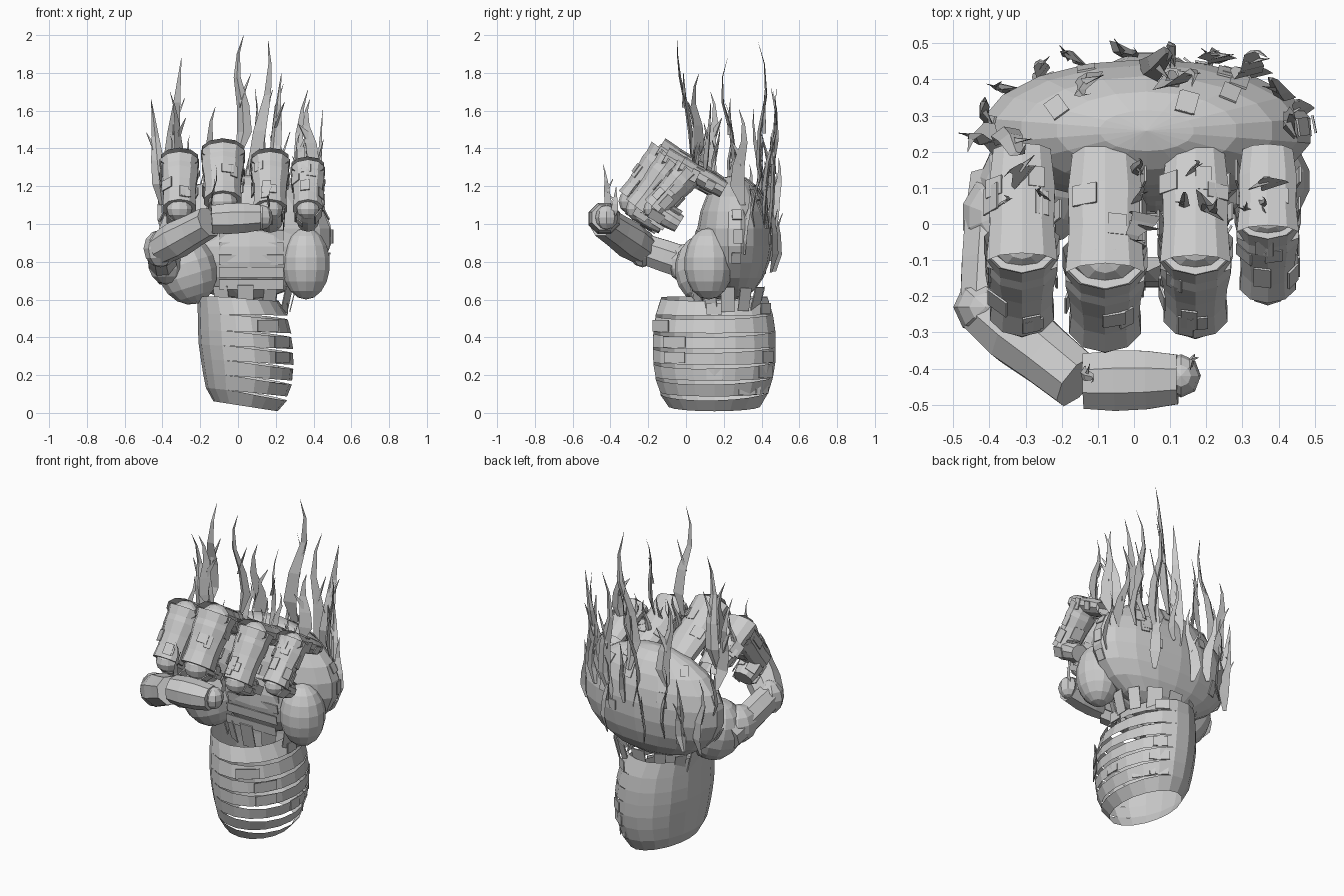
import bpy, bmesh, math, random
from mathutils import Vector, Matrix

random.seed(7)
cube = bpy.data.objects.get("Cube")
if cube:
    bpy.data.objects.remove(cube, do_unlink=True)

stone = bpy.data.materials.new("stone_grey")
stone.use_nodes = True
grey = (0.6, 0.6, 0.6, 1)
stone.diffuse_color = grey
stone.node_tree.nodes["Principled BSDF"].inputs["Base Color"].default_value = grey
up = Vector((0, 0, 1))


def finish(name, bm):
    bmesh.ops.recalc_face_normals(bm, faces=bm.faces)
    mesh = bpy.data.meshes.new(name)
    bm.to_mesh(mesh)
    bm.free()
    mesh.materials.append(stone)
    obj = bpy.data.objects.new(name, mesh)
    bpy.context.scene.collection.objects.link(obj)


def loft(bm, rings, caps=True):
    loops = [[bm.verts.new(p) for p in ring] for ring in rings]
    n = len(loops[0])
    for a, b in zip(loops, loops[1:]):
        for i in range(n):
            j = (i + 1) % n
            bm.faces.new((a[i], a[j], b[j], b[i]))
    if caps:
        bm.faces.new(loops[0][::-1])
        bm.faces.new(loops[-1])


def frame(direction, side=Vector((1, 0, 0))):
    d = direction.normalized()
    u = (side - d * side.dot(d)).normalized()
    return d, u, d.cross(u)


def limb(name, start, end, radii, sides=10, side=Vector((1, 0, 0)), flat=0.9, caps=True):
    """Faceted tube whose radii are spread evenly from start to end."""
    a, b = Vector(start), Vector(end)
    d, u, v = frame(b - a, side)
    rings = []
    for k, r in enumerate(radii):
        c = a.lerp(b, k / (len(radii) - 1))
        rings.append([c + r * (u * math.cos(t) + v * flat * math.sin(t))
                      for t in (math.tau * (i + 0.5) / sides for i in range(sides))])
    bm = bmesh.new()
    loft(bm, rings, caps)
    finish(name, bm)


def lobe(name, centre, size, tilt=0, segments=14, rings=9):
    bm = bmesh.new()
    bmesh.ops.create_uvsphere(bm, u_segments=segments, v_segments=rings, radius=1)
    m = Matrix.Translation(centre) @ Matrix.Rotation(tilt, 4, 'Y') @ Matrix.Diagonal((*size, 1))
    bmesh.ops.transform(bm, matrix=m, verts=bm.verts)
    finish(name, bm)


def plate(bm, centre, normal, width, height, thick=0.006, along=up):
    """Thin armour shard lying on a surface."""
    n, u, v = frame(Vector(normal), along)
    m = Matrix((v, u, n)).transposed().to_4x4()
    m.translation = Vector(centre)
    bmesh.ops.create_cube(bm, size=1, matrix=m @ Matrix.Diagonal((width, height, thick, 1)))


# Forearm: open shell of stacked bands with wedge gaps on the left side
# Each row: height, centre x, half width, half depth
profile = [(0.035, 0.04, 0.17, 0.245), (0.11, 0.045, 0.215, 0.29), (0.19, 0.05, 0.235, 0.315),
           (0.27, 0.048, 0.245, 0.328), (0.35, 0.042, 0.25, 0.33), (0.43, 0.035, 0.247, 0.328),
           (0.52, 0.025, 0.238, 0.315), (0.615, 0.0, 0.215, 0.285)]


def arm_ring(row, slit=0.0, sides=18):
    z, cx, rx, ry = row
    tilt = 0.028 * (1 - z / 0.62)
    angles = [math.tau * i / sides for i in range(sides)]
    return [Vector((cx + rx * math.cos(a), 0.15 + ry * math.sin(a),
                    z - tilt * math.cos(a) - slit * max(0, math.cos(a + 0.3))))
            for a in angles]


bm = bmesh.new()
for low, high in zip(profile, profile[1:]):
    loft(bm, [arm_ring(low), arm_ring(high, 0.022)], caps=False)
finish("forearm_bands", bm)

bm = bmesh.new()
for k in range(12):
    row, i = profile[1 + k % 6], random.randint(-3, 4)
    p = arm_ring(row)[i]
    normal = Vector(((p.x - row[1]) / row[2] ** 2, (p.y - 0.15) / row[3] ** 2, 0))
    plate(bm, p + up * 0.035, normal, random.uniform(0.08, 0.14), 0.06)
finish("forearm_plates", bm)

# Wrist skirt joining forearm to palm
bm = bmesh.new()
for i in range(12):
    a = math.tau * i / 12
    n = Vector((math.cos(a), math.sin(a), -0.25))
    plate(bm, (0.04 + 0.25 * n.x, 0.22 + 0.18 * n.y, 0.6), n,
          random.uniform(0.06, 0.11), random.uniform(0.1, 0.16))
finish("wrist_skirt", bm)

# Palm and the two fleshy pads
lobe("palm", (0.035, 0.258, 0.93), (0.465, 0.2, 0.33), segments=18, rings=11)
lobe("palm_front", (0.06, 0.18, 0.84), (0.33, 0.15, 0.24))
lobe("outer_pad", (0.36, 0.12, 0.79), (0.13, 0.13, 0.19))
lobe("thumb_pad", (-0.27, 0.1, 0.76), (0.16, 0.16, 0.19), tilt=-0.3)

bm = bmesh.new()
for k in range(5):
    plate(bm, (0.07, 0.03 + 0.008 * k, 0.68 + 0.065 * k), (0, -1, -0.15), 0.34, 0.055)
finish("palm_bands", bm)

bm = bmesh.new()
for k in range(16):
    a, b = random.uniform(-0.2, math.pi + 0.2), random.uniform(-0.5, 1.2)
    n = Vector((math.cos(a) * math.cos(b), math.sin(a) * math.cos(b), math.sin(b)))
    p = Vector((0.035 + 0.465 * n.x, 0.258 + 0.2 * n.y, 0.93 + 0.33 * n.z))
    plate(bm, p, Vector((n.x / 0.46, n.y / 0.2, n.z / 0.33)), 0.05, random.uniform(0.05, 0.1))
finish("back_of_hand_plates", bm)

# Curled fingers: x, radius, bend height, reach forward, fist height
fingers = {"index": (-0.31, 0.098, 1.315, -0.245, 1.08),
           "middle": (-0.08, 0.11, 1.36, -0.28, 1.12),
           "ring": (0.17, 0.098, 1.315, -0.25, 1.08),
           "little": (0.37, 0.086, 1.275, -0.165, 1.08)}
for name, (x, r, top, reach, low) in fingers.items():
    knuckle = Vector((x, 0.2, 1.18))
    bend = Vector((x, reach + 0.18, top))
    fold = Vector((x, reach, low))
    tip = Vector((x, reach + 0.13, low - 0.08))
    # The first segment is a sleeve that overhangs the bend
    limb(name + "_base_segment", knuckle, bend + Vector((0, -0.045, 0.035)),
         [r * s for s in (0.85, 0.98, 0.95, 1.05)], flat=0.6, caps=False)
    lobe(name + "_bend_joint", bend, (r * 0.85, r * 0.65, r * 0.65), segments=10, rings=6)
    limb(name + "_middle_segment", bend, fold, [r * s for s in (1.0, 1.05, 0.94, 0.9, 0.95)])
    limb(name + "_bend_collar", bend.lerp(fold, -0.04), bend.lerp(fold, 0.14),
         [r * 1.12, r * 1.03], caps=False)
    lobe(name + "_fold_joint", fold, (r * 0.72, r * 0.7, r * 0.66), segments=10, rings=6)
    limb(name + "_tip_segment", fold, tip, [r * s for s in (0.66, 0.74, 0.72, 0.62)])
    bm = bmesh.new()
    for a, b, scale, flat in ((knuckle, bend, 0.98, 0.6), (bend, fold, 0.97, 0.9),
                              (fold, tip, 0.74, 0.9)):
        d, u, v = frame(b - a)
        for k in range(8):
            t = random.uniform(0, math.tau)
            n = u * math.cos(t) * flat + v * math.sin(t)
            p = a.lerp(b, random.uniform(0.15, 0.85)) + r * scale * (
                u * math.cos(t) + v * flat * math.sin(t))
            plate(bm, p, n, random.uniform(0.04, 0.07), random.uniform(0.04, 0.08), along=d)
    finish(name + "_plates", bm)

# Thumb wrapped across the front
path = [(-0.385, 0.13, 0.75), (-0.41, -0.23, 0.87), (-0.155, -0.435, 1.01), (0.12, -0.43, 1.035)]
limb("thumb_base_segment", path[0], path[1], (0.08, 0.09, 0.09, 0.085), 8, up)
lobe("thumb_base_joint", path[1], (0.09, 0.08, 0.1), segments=8, rings=6)
limb("thumb_middle_segment", path[1], path[2], (0.088, 0.1, 0.09, 0.085), 8, up, 1.0)
limb("thumb_tip_segment", (-0.14, -0.435, 1.025), path[3], (0.08, 0.088, 0.085, 0.072), 8, up, 1.03)
lobe("thumb_tip", (0.13, -0.42, 1.035), (0.055, 0.06, 0.065), segments=8, rings=6)
lobe("thumb_root", (-0.38, 0.02, 0.79), (0.1, 0.12, 0.11), segments=10, rings=7)


# Flames: kinked flat blades tapering to a point
def flame(bm, base, tip, width):
    a, b = Vector(base), Vector(tip)
    length = (b - a).length
    turn = random.uniform(0, math.tau)
    sway = Vector((math.cos(turn), math.sin(turn), 0)) * length * 0.05
    facing = random.uniform(0, math.pi)
    u = Vector((math.cos(facing), math.sin(facing), 0))
    v = Vector((-u.y, u.x, 0))
    rings = []
    for t, w in ((0, 0.35), (0.2, 0.95), (0.42, 0.8), (0.65, 0.45), (0.85, 0.2), (1, 0.02)):
        c = a.lerp(b, t) + sway * math.sin(t * math.tau)
        rings.append([c - u * w * width / 2, c + u * w * width / 2, c + v * w * width * 0.22])
    loft(bm, rings)
    # Side tongue branching off the blade
    c = a.lerp(b, 0.4)
    end = c + u * random.choice((-1, 1)) * width * 0.7 + up * length * 0.28
    loft(bm, [[c, c + up * width * 0.8, c + v * width * 0.25],
              [end, end + v * 0.003, end + u * 0.003]])


tall = [((0.0, 0.03, 1.36), (0.03, -0.045, 2.0)), ((0.1, 0.42, 1.15), (0.16, 0.38, 1.97)),
        ((-0.37, 0.22, 1.2), (-0.3, 0.22, 1.88)), ((0.19, 0.04, 1.32), (0.23, 0.07, 1.8)),
        ((-0.4, 0.28, 1.1), (-0.46, 0.2, 1.66)), ((0.28, 0.43, 1.05), (0.37, 0.46, 1.71)),
        ((0.42, 0.3, 1.1), (0.45, 0.28, 1.61)), ((-0.15, 0.4, 1.1), (-0.12, 0.36, 1.62)),
        ((0.05, 0.45, 0.95), (0.09, 0.45, 1.72)), ((0.2, 0.44, 0.95), (0.24, 0.48, 1.74)),
        ((0.37, 0.1, 1.26), (0.38, 0.13, 1.66)), ((-0.28, 0.15, 1.26), (-0.36, 0.13, 1.7))]
bm = bmesh.new()
for base, tip in tall:
    flame(bm, base, tip, 0.085)
finish("tall_flames", bm)

bm = bmesh.new()
for k in range(10):
    a = math.pi * (0.06 + 0.88 * k / 9)
    x, y = 0.03 + 0.44 * math.cos(a), 0.27 + 0.2 * math.sin(a)
    z = random.uniform(0.7, 1.0)
    flame(bm, (x, y, z), (x + random.uniform(-0.04, 0.04), min(y + 0.03, 0.49),
                          z + random.uniform(0.35, 0.5)), 0.065)
for x, r, top, reach, low in fingers.values():
    for k in range(2):
        sx, sy = x + random.uniform(-r, r), random.uniform(0, 0.15)
        flame(bm, (sx, sy, top - 0.08), (sx, sy + 0.04, top + 0.16), 0.035)
flame(bm, (-0.13, -0.4, 1.06), (-0.12, -0.44, 1.32), 0.04)
flame(bm, (0.15, -0.38, 1.04), (0.18, -0.37, 1.2), 0.04)
finish("small_flames", bm)
